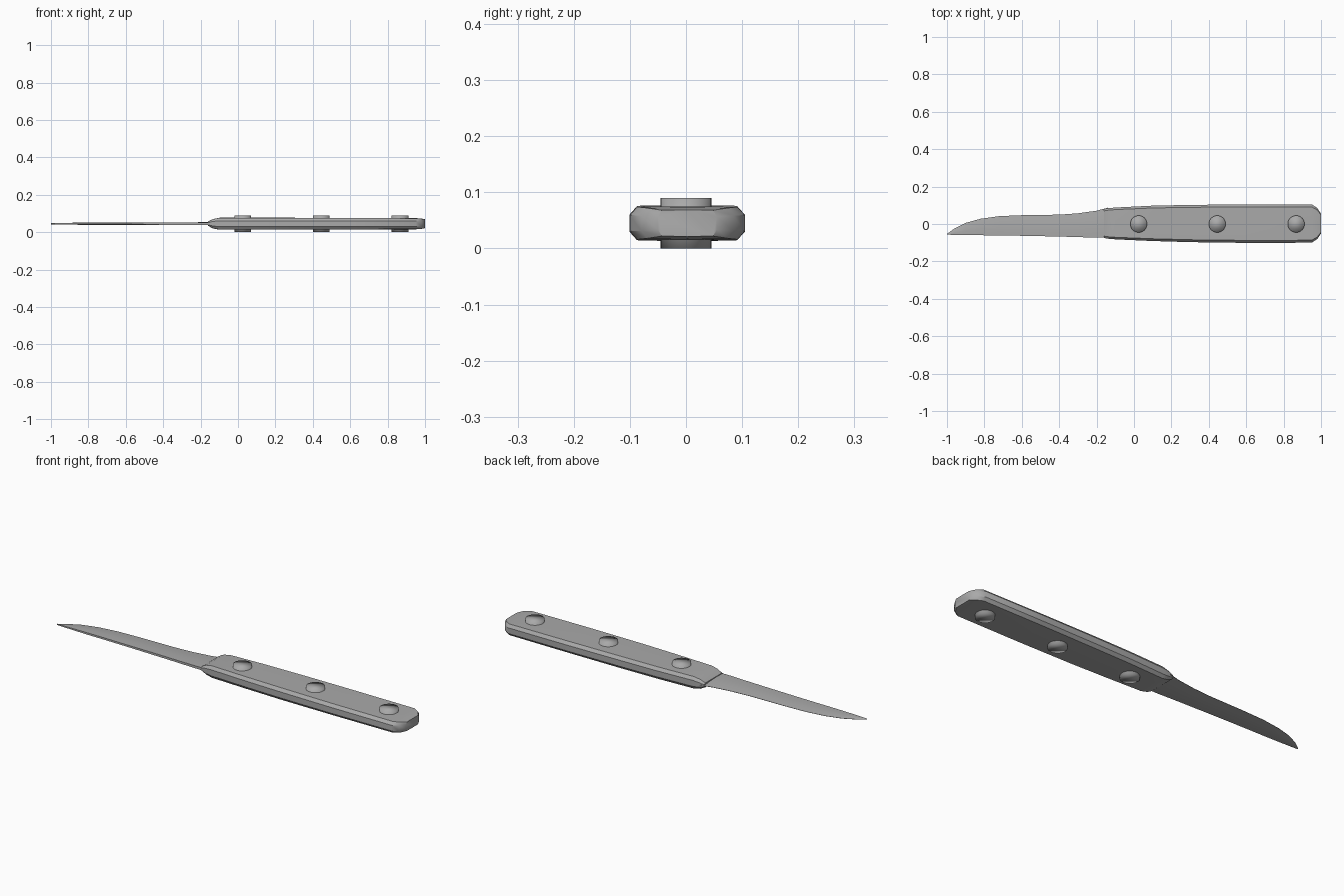
import bpy, bmesh, math

cube = bpy.data.objects.get("Cube")
if cube:
    bpy.data.objects.remove(cube, do_unlink=True)

MID = 0.045  # height of the knife's centre plane

grey = bpy.data.materials.new("plain grey")
grey.use_nodes = True
grey.diffuse_color = (0.4, 0.4, 0.4, 1)
grey.node_tree.nodes["Principled BSDF"].inputs["Base Color"].default_value = (0.4, 0.4, 0.4, 1)


def finish(name, bm, angle):
    bmesh.ops.recalc_face_normals(bm, faces=bm.faces)
    mesh = bpy.data.meshes.new(name)
    bm.to_mesh(mesh)
    bm.free()
    mesh.materials.append(grey)
    obj = bpy.data.objects.new(name, mesh)
    bpy.context.collection.objects.link(obj)
    bpy.ops.object.select_all(action='DESELECT')
    obj.select_set(True)
    bpy.context.view_layer.objects.active = obj
    bpy.ops.object.shade_smooth_by_angle(angle=math.radians(angle))
    return obj


def loft(name, stations, section, angle):
    """Skin a unit section through (x, y low, y high, half thickness) stations."""
    bm = bmesh.new()
    rings = []
    for x, low, high, half in stations:
        cy, hy = (low + high) / 2, (high - low) / 2
        rings.append([bm.verts.new((x, cy + hy * u, MID + half * v)) for u, v in section])
    n = len(section)
    for a, b in zip(rings, rings[1:]):
        for i in range(n):
            j = (i + 1) % n
            bm.faces.new((a[i], a[j], b[j], b[i]))
    bm.faces.new(rings[0])
    bm.faces.new(rings[-1])
    return finish(name, bm, angle)


# Blade: flat spine on the -y side, thin cutting edge on the +y side
blade_section = [(-1, -0.8), (-0.3, -1), (0.4, -0.7), (1, -0.1),
                 (1, 0.1), (0.4, 0.7), (-0.3, 1), (-1, 0.8)]
loft("blade", [
    (-1.0, -0.057, -0.053, 0.003),
    (-0.96, -0.058, -0.024, 0.004),
    (-0.9, -0.059, 0.006, 0.005),
    (-0.82, -0.06, 0.028, 0.006),
    (-0.72, -0.061, 0.042, 0.006),
    (-0.6, -0.063, 0.047, 0.006),
    (-0.4, -0.067, 0.05, 0.007),
    (-0.3, -0.07, 0.057, 0.007),
    (-0.2, -0.073, 0.071, 0.008),
    (-0.14, -0.073, 0.087, 0.008),
    (-0.1, -0.07, 0.07, 0.008),
], blade_section, 35)

# Handle: chamfered bar with tapered front and clipped butt
handle_section = [(-1, -0.5), (-0.87, -1), (0, -1.03), (0.87, -1),
                  (1, -0.5), (1, 0.5), (0.87, 1), (0, 1.03), (-0.87, 1), (-1, 0.5)]
loft("handle", [
    (-0.16, -0.075, 0.08, 0.011),
    (-0.135, -0.079, 0.085, 0.024),
    (-0.1, -0.082, 0.088, 0.031),
    (0.1, -0.091, 0.098, 0.031),
    (0.3, -0.097, 0.102, 0.031),
    (0.6, -0.101, 0.105, 0.03),
    (0.95, -0.1, 0.105, 0.029),
    (0.98, -0.08, 0.085, 0.027),
    (1.0, -0.05, 0.055, 0.023),
], handle_section, 35)

# Rivets through the handle, showing on both faces
for label, x in (("front", 0.025), ("middle", 0.445), ("rear", 0.867)):
    bm = bmesh.new()
    bmesh.ops.create_cone(bm, cap_ends=True, segments=32, radius1=0.045,
                          radius2=0.045, depth=MID * 2)
    rivet = finish(label + "_rivet", bm, 180)
    rivet.location = (x, 0, MID)
